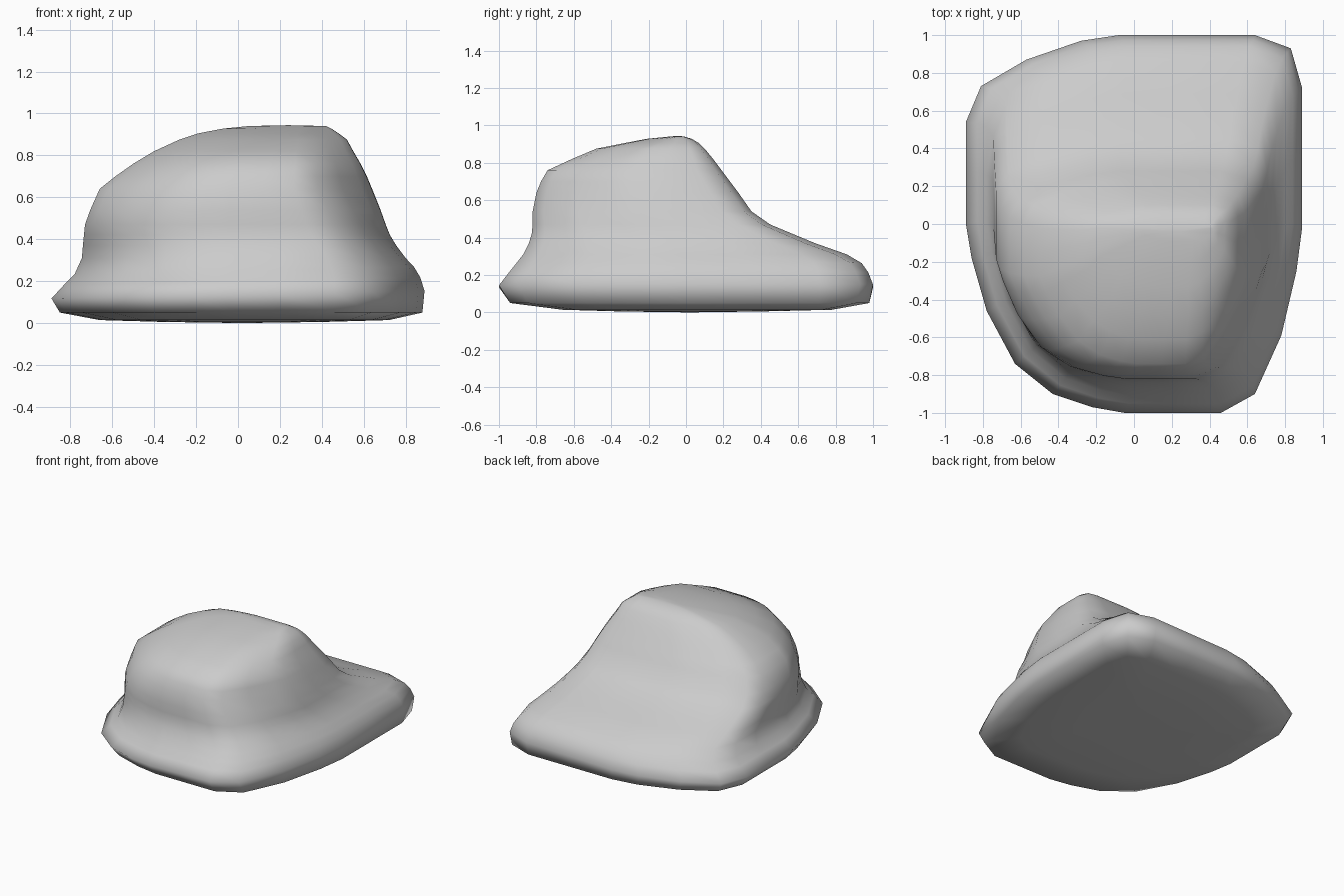
import bpy, bmesh

# Widest outline seen from above (rounded front-left, squarer right side)
outline = [(-.89, .54), (-.81, .73), (-.57, .87), (-.28, .97), (-.08, 1), (.28, 1),
           (.64, 1), (.83, .93), (.89, .72), (.89, .35), (.89, -.02), (.86, -.25),
           (.78, -.59), (.64, -.9), (.46, -1), (.2, -1), (-.05, -1), (-.22, -.97),
           (-.43, -.9), (-.63, -.74), (-.78, -.46), (-.86, -.18), (-.89, 0), (-.89, .27)]

# Horizontal slices: z, x min, x max, y min, y max
slices = [
    (.005, -.35, .40, -.35, .40),   # underside
    (.014, -.66, .72, -.66, .78),
    (.05, -.85, .88, -.94, .98),
    (.135, -.89, .89, -1.0, 1.0),   # rim
    (.20, -.83, .87, -.95, .975),
    (.25, -.78, .84, -.91, .94),
    (.31, -.745, .80, -.87, .86),   # foot of the dome
    (.37, -.74, .755, -.84, .69),
    (.42, -.735, .725, -.825, .57),
    (.47, -.73, .705, -.82, .45),
    (.54, -.705, .68, -.82, .35),
    (.64, -.66, .64, -.80, .28),
    (.70, -.585, .615, -.775, .235),
    (.76, -.50, .585, -.74, .19),
    (.82, -.40, .55, -.61, .145),
    (.875, -.28, .52, -.48, .10),
    (.905, -.19, .48, -.33, .07),
    (.928, -.07, .445, -.21, .03),
    (.94, .05, .42, -.09, -.01),    # crown
]

bm = bmesh.new()
rings = []
for z, x0, x1, y0, y1 in slices:
    tilt = .02 if .1 < z < .3 else 0
    pull = .18 * min(1, max(0, (z - .33) / .3))   # front corners lean inward with height
    ring = []
    for x, y in outline:
        px = x / .89 * (1 - pull * max(0, -y))
        ring.append(bm.verts.new(((x0 + x1) / 2 + px * (x1 - x0) / 2,
                                  (y0 + y1) / 2 + y * (y1 - y0) / 2,
                                  z + tilt * x)))
    rings.append(ring)

# Skin the slices
n = len(outline)
for a, b in zip(rings, rings[1:]):
    for i in range(n):
        j = (i + 1) % n
        bm.faces.new((a[i], a[j], b[j], b[i]))

# Close underside and crown with fans
for ring, centre in ((rings[0], (.02, .02, 0)), (rings[-1], (.24, -.04, .944))):
    c = bm.verts.new(centre)
    for i in range(n):
        bm.faces.new((ring[i], ring[(i + 1) % n], c))

bmesh.ops.recalc_face_normals(bm, faces=bm.faces)
for f in bm.faces:
    f.smooth = True
mesh = bpy.data.meshes.new("domed_body")
bm.to_mesh(mesh)
bm.free()
body = bpy.data.objects.new("domed_body", mesh)
bpy.context.collection.objects.link(body)
